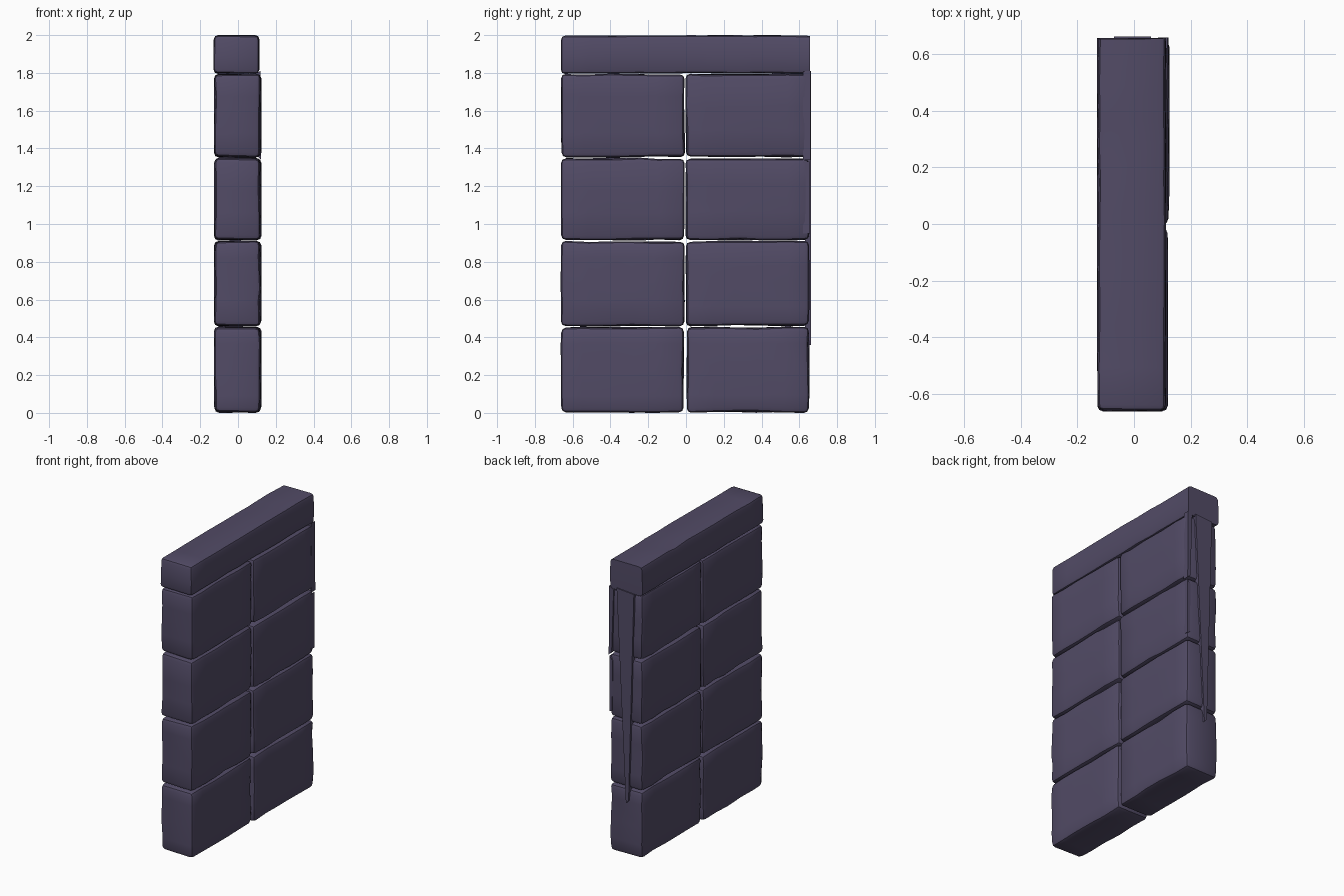
import bpy, bmesh, math, random
from mathutils import Vector

if "Cube" in bpy.data.objects:
    bpy.data.objects.remove(bpy.data.objects["Cube"])

random.seed(4)
stone = bpy.data.materials.new("dark violet stone")
stone.diffuse_color = (0.084, 0.070, 0.132, 1)
stone.use_nodes = True
stone.node_tree.nodes["Principled BSDF"].inputs["Base Color"].default_value = stone.diffuse_color


def finish(bm, name):
    bmesh.ops.recalc_face_normals(bm, faces=bm.faces[:])
    me = bpy.data.meshes.new(name)
    bm.to_mesh(me)
    bm.free()
    me.materials.append(stone)
    ob = bpy.data.objects.new(name, me)
    bpy.context.collection.objects.link(ob)
    bpy.ops.object.select_all(action='DESELECT')
    ob.select_set(True)
    bpy.context.view_layer.objects.active = ob
    bpy.ops.object.shade_smooth_by_angle(angle=math.radians(35))


def block(name, lo, hi, bevel=0.024, wobble=0.008, flat_back=False):
    """Worn stone: a cut-up box whose wavy edges are rounded off."""
    lo, hi = Vector(lo), Vector(hi)
    bm = bmesh.new()
    bmesh.ops.create_cube(bm, size=1)
    for v in bm.verts:
        v.co = Vector([lo[i] if v.co[i] < 0 else hi[i] for i in range(3)])
    # extra cuts along the length and height, at uneven spacing
    for axis in (1, 2):
        size = hi[axis] - lo[axis]
        count = max(1, round(size / 0.13))
        for k in range(1, count):
            p = lo.copy()
            p[axis] += size * (k + random.uniform(-0.25, 0.25)) / count
            n = Vector((0, 0, 0))
            n[axis] = 1
            bmesh.ops.bisect_plane(bm, geom=bm.verts[:] + bm.edges[:] + bm.faces[:],
                                   plane_co=p, plane_no=n)
    bm.normal_update()
    sharp = [e for e in bm.edges if e.calc_face_angle(0) > 1]
    if flat_back:
        sharp = [e for e in sharp if any(v.co.y < hi.y - 1e-4 for v in e.verts)]
    # push edge points inwards a little
    mid = (lo + hi) / 2
    for v in {v for e in sharp for v in e.verts}:
        for i in range(3):
            if abs(v.co[i] - lo[i]) < 1e-4 or abs(v.co[i] - hi[i]) < 1e-4:
                v.co[i] += math.copysign(random.uniform(0, wobble), mid[i] - v.co[i])
    bmesh.ops.bevel(bm, geom=sharp, offset=bevel, segments=2, profile=0.5,
                    affect='EDGES', clamp_overlap=True)
    finish(bm, name)


def sliver(name, outline, y0, y1):
    """Thin splinter on the back end, outline in x and z."""
    bm = bmesh.new()
    face = bm.faces.new([bm.verts.new((x, y0, z)) for x, z in outline])
    ext = bmesh.ops.extrude_face_region(bm, geom=[face])
    for v in ext['geom']:
        if isinstance(v, bmesh.types.BMVert):
            v.co.y = y1
    finish(bm, name)


# Four courses of two blocks
rows = [(0.0, 0.457), (0.457, 0.912), (0.912, 1.352), (1.352, 1.797)]
for i, (z0, z1) in enumerate(rows):
    gap = 0.005 if i == 0 else 0.0
    block(f"left_block_{i + 1}", (-0.128, -0.664, z0), (0.121, -0.004 - gap, z1))
    block(f"right_block_{i + 1}", (-0.128, -0.004 + gap, z0), (0.125, 0.654, z1))

# Capping stone, cut flat at the back end
block("cap_stone", (-0.13, -0.664, 1.794), (0.114, 0.657, 2.0),
      bevel=0.02, wobble=0.006, flat_back=True)

# Splinters on the back end
sliver("long_splinter", [(0.06, 1.81), (-0.07, 1.80), (-0.03, 0.38), (-0.01, 0.36)], 0.63, 0.663)
sliver("upper_edge_splinter", [(0.118, 1.81), (0.085, 1.79), (0.10, 1.36), (0.122, 1.34)], 0.62, 0.66)
sliver("lower_edge_splinter", [(0.12, 1.33), (0.095, 1.30), (0.10, 0.96), (0.12, 0.95)], 0.62, 0.655)
